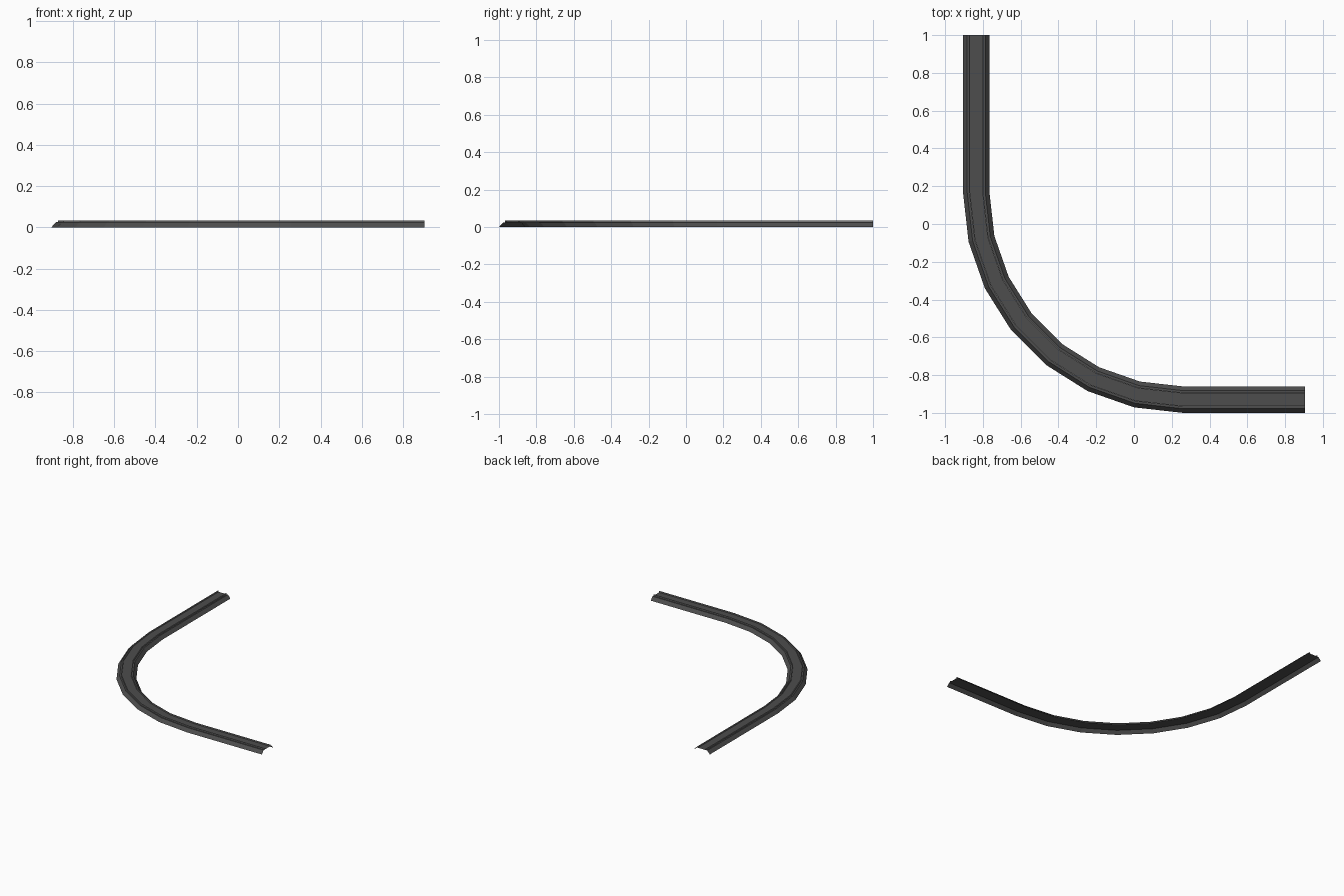
import bpy, math

if "Cube" in bpy.data.objects:
    bpy.data.objects.remove(bpy.data.objects["Cube"])

CX, CY, R, SEG = 0.26, 0.165, 1.095, 7   # bend centre, radius, facets

# Stations: (origin, outward direction) along straight - bend - straight
stations = [((CX, 1.0), (-1, 0))]
for k in range(SEG + 1):
    a = math.pi + math.pi / 2 * k / SEG
    stations.append(((CX, CY), (math.cos(a), math.sin(a))))
stations.append(((0.905, CY), (0, -1)))


def material(name, v):
    m = bpy.data.materials.new(name)
    m.diffuse_color = (v, v, v, 1)
    m.use_nodes = True
    m.node_tree.nodes["Principled BSDF"].inputs["Base Color"].default_value = m.diffuse_color
    return m


def sweep(name, profile, mat):
    """Sweep an open profile of (outward offset, height) along the track."""
    n = len(profile)
    verts = [(o[0] + d[0] * (R + p), o[1] + d[1] * (R + p), z)
             for o, d in stations for p, z in profile]
    faces = []
    for s in range(len(stations) - 1):
        for i in range(n - 1):
            a, b = s * n + i, (s + 1) * n + i
            faces.append((a, a + 1, b + 1, b))
    me = bpy.data.meshes.new(name)
    me.from_pydata(verts, [], faces)
    me.materials.append(mat)
    ob = bpy.data.objects.new(name, me)
    bpy.context.collection.objects.link(ob)


gravel = material("gravel", 0.075)
steel = material("steel", 0.2)

# Raised bed with sloping shoulders, open underneath
sweep("track_bed", [(-0.07, 0), (-0.048, 0.025), (0.048, 0.025), (0.07, 0)], gravel)

# Two thin rails
for name, c in (("inner_rail", -0.035), ("outer_rail", 0.035)):
    w = 0.003
    sweep(name, [(c - w, 0.025), (c - w, 0.034), (c + w, 0.034), (c + w, 0.025)], steel)
